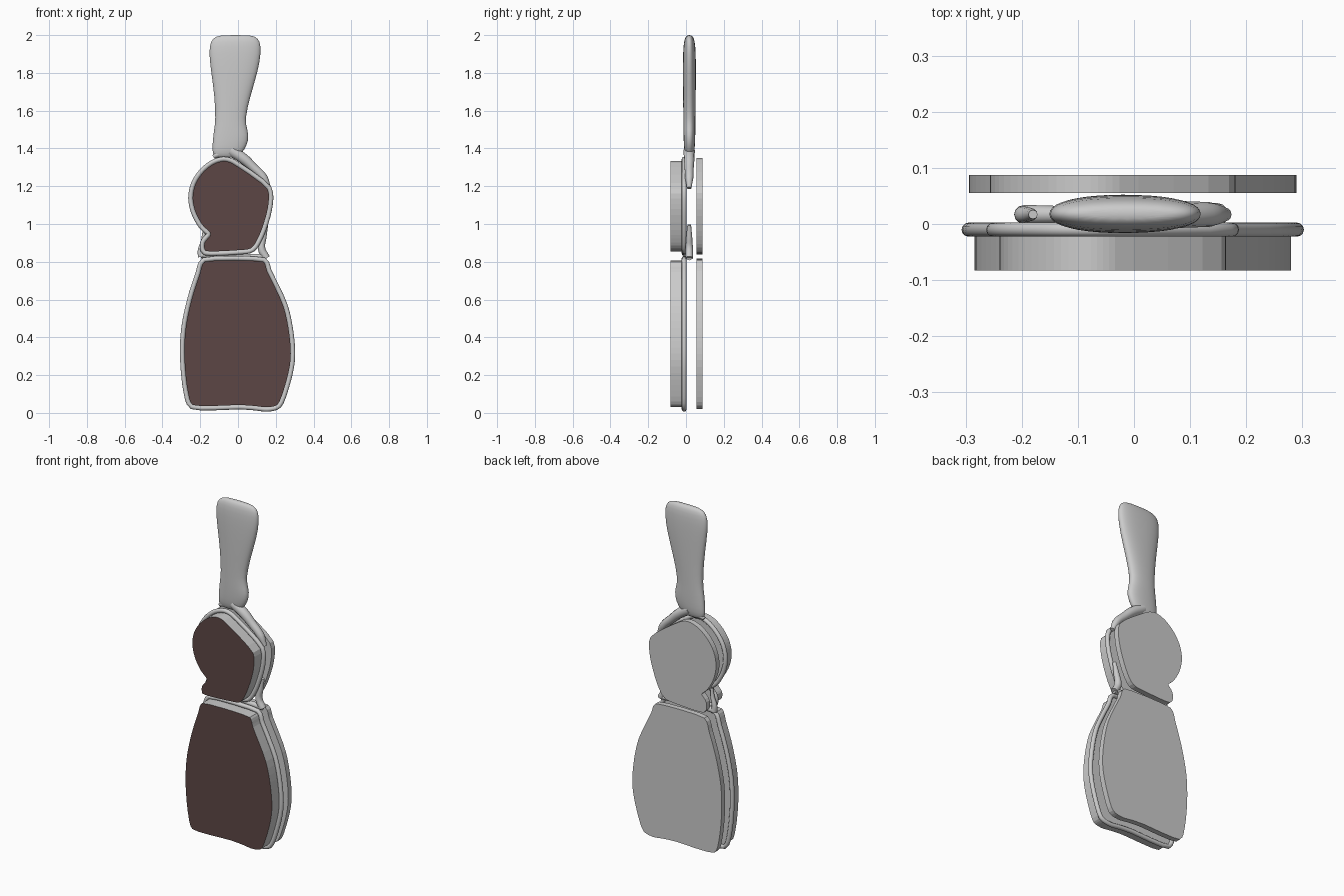
import bpy, bmesh, math
from mathutils import Vector

cube = bpy.data.objects.get("Cube")
if cube:
    bpy.data.objects.remove(cube)


def material(name, rgb):
    m = bpy.data.materials.new(name)
    m.use_nodes = True
    m.diffuse_color = (*rgb, 1)
    m.node_tree.nodes["Principled BSDF"].inputs["Base Color"].default_value = (*rgb, 1)
    return m


GREY = material("light grey", (0.6, 0.6, 0.6))
BROWN = material("dark brown", (0.107, 0.062, 0.06))


def add_mesh(name, bm, mats, smooth=False):
    bmesh.ops.recalc_face_normals(bm, faces=bm.faces)
    me = bpy.data.meshes.new(name)
    bm.to_mesh(me)
    bm.free()
    for m in mats:
        me.materials.append(m)
    for p in me.polygons:
        p.use_smooth = smooth
    ob = bpy.data.objects.new(name, me)
    bpy.context.collection.objects.link(ob)
    return ob


def refine(points, steps=4):
    """Smooth closed outline through the points, without overshoot."""
    pts = [Vector(p) for p in points]
    n = len(pts)
    tan = []
    for i in range(n):
        a, b = pts[i] - pts[i - 1], pts[(i + 1) % n] - pts[i]
        tan.append((a.normalized() + b.normalized()) / 2 * min(a.length, b.length))
    out = []
    for i in range(n):
        j = (i + 1) % n
        for k in range(steps):
            t = k / steps
            h = t * t * (3 - 2 * t)
            out.append(pts[i] * (1 - h) + pts[j] * h
                       + tan[i] * (t * (1 - t) ** 2) - tan[j] * (t * t * (1 - t)))
    return out


def grow(pts, d):
    """Move a clockwise outline outwards."""
    out = []
    for i, p in enumerate(pts):
        t = (pts[(i + 1) % len(pts)] - pts[i - 1]).normalized()
        out.append(p + Vector((-t.y, t.x)) * d)
    return out


def slab(name, pts, y0, y1, front=None):
    bm = bmesh.new()
    a = [bm.verts.new((p.x, y0, p.y)) for p in pts]
    b = [bm.verts.new((p.x, y1, p.y)) for p in pts]
    face = bm.faces.new(a)
    bm.faces.new(b[::-1])
    for i in range(len(a)):
        bm.faces.new((a[i - 1], a[i], b[i], b[i - 1]))
    if front:
        face.material_index = 1
    return add_mesh(name, bm, [GREY, front] if front else [GREY])


def tube(name, pts, radii, cyclic=False):
    """Round bar through (x, y, z) points."""
    cu = bpy.data.curves.new(name, "CURVE")
    cu.dimensions = "3D"
    cu.bevel_depth = 1
    cu.bevel_resolution = 4
    cu.use_fill_caps = True
    cu.resolution_u = 6
    sp = cu.splines.new("POLY" if cyclic else "BEZIER")
    pool = sp.points if cyclic else sp.bezier_points
    pool.add(len(pts) - 1)
    for q, p, r in zip(pool, pts, radii):
        q.co = (*p, 1) if cyclic else p
        q.radius = r
        if not cyclic:
            q.handle_left_type = q.handle_right_type = "AUTO"
    sp.use_cyclic_u = cyclic
    sp.use_smooth = True
    cu.materials.append(GREY)
    ob = bpy.data.objects.new(name, cu)
    bpy.context.collection.objects.link(ob)


# Upper and lower brush heads: bristle block, round rim and back plate
upper = [(-.077, 1.333), (-.034, 1.323), (.156, 1.185), (.157, 1.08), (.114, .942),
         (.071, .873), (.008, .862), (-.172, .857), (-.177, .9), (-.145, .947),
         (-.188, .995), (-.225, 1.063), (-.24, 1.138), (-.225, 1.212),
         (-.183, 1.275), (-.13, 1.317)]
lower = [(-.177, .8), (.135, .8), (.156, .746), (.24, .566), (.272, .413),
         (.278, .28), (.25, .148), (.21, .045), (.156, .03), (.087, .037),
         (.008, .042), (-.24, .042), (-.267, .122), (-.283, .28), (-.278, .44),
         (-.246, .598), (-.204, .73)]
for label, shape, edge in (("upper", upper, .017), ("lower", lower, .01)):
    outline = refine(shape)
    slab(label + "_bristles", outline, -.083, -.012, BROWN)
    slab(label + "_back_plate", grow(outline, edge), .055, .087)
    rim = grow(outline, .011)
    tube(label + "_rim", [(p.x, -.01, p.y) for p in rim], [.0125] * len(rim), True)

# Handle: stacked rounded sections (height, centre x, half width, half depth)
sections = [(2, -.013, .07, .008), (1.993, -.013, .105, .019), (1.97, -.014, .133, .029),
            (1.91, -.016, .14, .034), (1.815, -.018, .127, .035), (1.68, -.029, .096, .034),
            (1.55, -.042, .077, .032), (1.5, -.038, .09, .032), (1.445, -.037, .097, .031),
            (1.39, -.052, .086, .028), (1.36, -.062, .068, .02), (1.35, -.065, .045, .01)]
bm = bmesh.new()
rings = []
for z, cx, w, d in sections:
    ring = []
    for k in range(20):
        a = math.tau * k / 20
        c, s = math.cos(a), math.sin(a)
        ring.append(bm.verts.new((cx + w * math.copysign(abs(c) ** .85, c),
                                  .018 + d * math.copysign(abs(s) ** .85, s), z)))
    rings.append(ring)
for r, q in zip(rings, rings[1:]):
    for k in range(20):
        bm.faces.new((r[k - 1], r[k], q[k], q[k - 1]))
bm.faces.new(rings[0])
bm.faces.new(rings[-1])
handle = add_mesh("handle", bm, [GREY], True)
sub = handle.modifiers.new("soften", "SUBSURF")
sub.levels = sub.render_levels = 1

# Fork arms below the handle
Y = .017
tube("left_arm", [(-.04, Y, 1.39), (.03, Y, 1.345), (.08, Y, 1.3), (.135, Y, 1.245),
                  (.163, Y, 1.19)], [.03, .028, .024, .022, .012])
tube("right_arm", [(-.08, Y, 1.38), (-.115, Y, 1.365), (-.13, Y, 1.355)], [.02, .016, .01])

# Yoke joining the two heads
tube("yoke_bar", [(-.195, Y, .835), (-.03, Y, .83), (.15, Y, .825)], [.017, .012, .017])
tube("yoke_left_prong", [(.15, Y, .82), (.125, Y, .87), (.135, Y, .93), (.15, Y, .995)],
     [.02, .02, .016, .01])
tube("yoke_right_prong", [(-.195, Y, .825), (-.198, Y, .86), (-.185, Y, .91), (-.18, Y, .96)],
     [.017, .015, .012, .008])
